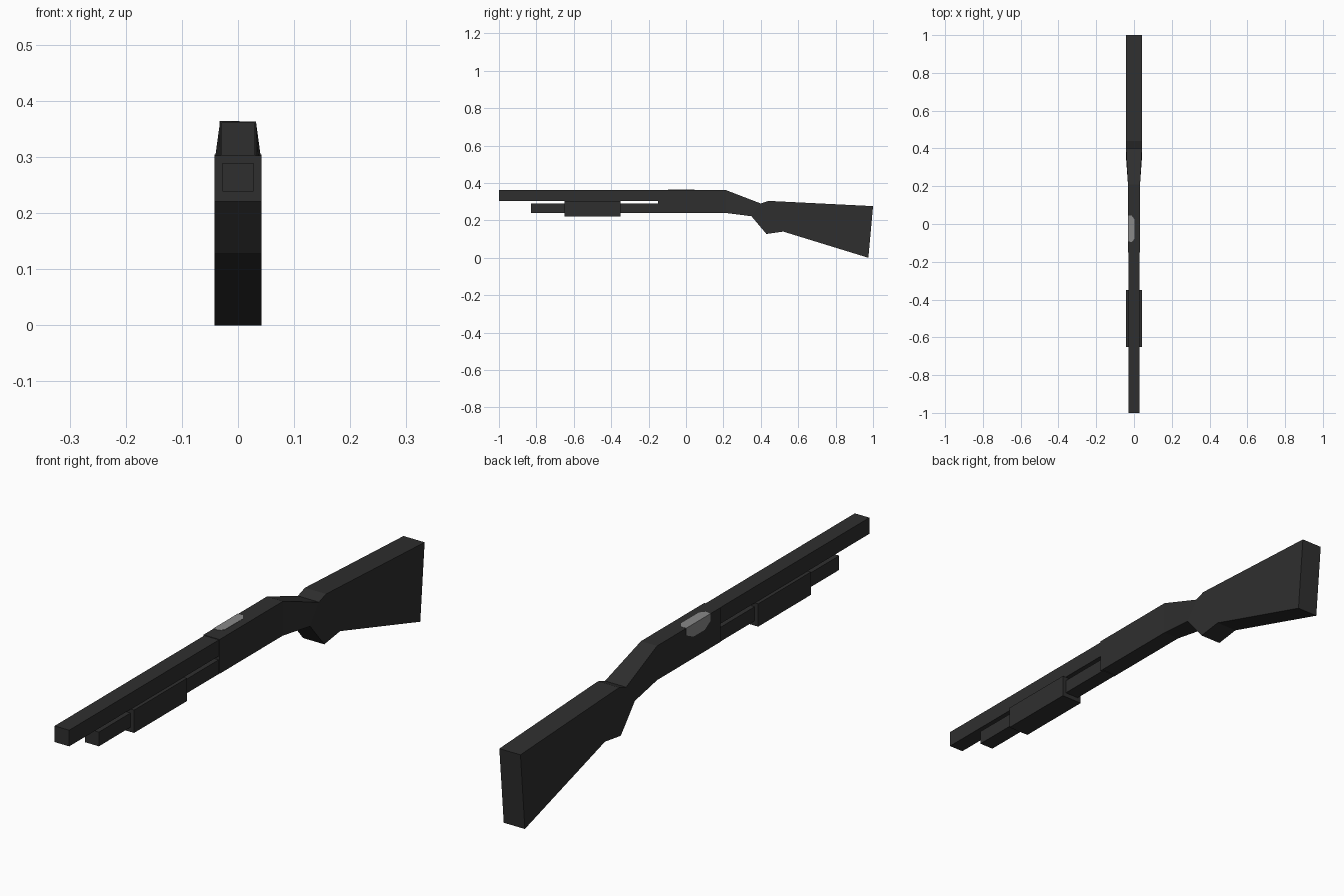
import bpy, bmesh

if "Cube" in bpy.data.objects:
    bpy.data.objects.remove(bpy.data.objects["Cube"])

def material(name, v):
    m = bpy.data.materials.new(name)
    m.diffuse_color = (v, v, v, 1)
    m.use_nodes = True
    m.node_tree.nodes["Principled BSDF"].inputs["Base Color"].default_value = m.diffuse_color
    return m

black = material("dark_gunmetal", 0.028)
steel = material("port_grey", 0.25)

def finish(name, bm, mat):
    bmesh.ops.recalc_face_normals(bm, faces=bm.faces)
    me = bpy.data.meshes.new(name)
    bm.to_mesh(me)
    bm.free()
    me.materials.append(mat)
    ob = bpy.data.objects.new(name, me)
    bpy.context.collection.objects.link(ob)
    return ob

def loft(name, stations):
    """Rectangular sections along y: (top_y, top_z, bottom_y, bottom_z, half_width)."""
    bm = bmesh.new()
    rings = [[bm.verts.new(p) for p in
              ((-w, ty, tz), (w, ty, tz), (w, by, bz), (-w, by, bz))]
             for ty, tz, by, bz, w in stations]
    for a, b in zip(rings, rings[1:]):
        for i in range(4):
            j = (i + 1) % 4
            bm.faces.new((a[i], a[j], b[j], b[i]))
    bm.faces.new(rings[0])
    bm.faces.new(rings[-1])
    return finish(name, bm, black)

def bar(name, y0, y1, z0, z1, w):
    return loft(name, [(y0, z1, y0, z0, w), (y1, z1, y1, z0, w)])

def plate(name, points, offset):
    """Thin plate from a flat outline."""
    bm = bmesh.new()
    f = bm.faces.new([bm.verts.new(p) for p in points])
    ext = bmesh.ops.extrude_face_region(bm, geom=[f])
    bmesh.ops.translate(bm, vec=offset,
                        verts=[v for v in ext["geom"] if isinstance(v, bmesh.types.BMVert)])
    return finish(name, bm, steel)

# Barrel, magazine tube and sliding grip
bar("barrel", -1.0, -0.14, 0.303, 0.361, 0.029)
bar("magazine_tube", -0.83, -0.14, 0.238, 0.289, 0.028)
bar("pump_grip", -0.65, -0.35, 0.221, 0.303, 0.042)

# Receiver flowing through the wrist into the stock
loft("receiver_and_stock", [
    (-0.15, 0.363, -0.15, 0.24, 0.032),
    (0.21, 0.363, 0.21, 0.24, 0.032),
    (0.40, 0.290, 0.35, 0.222, 0.042),
    (0.44, 0.304, 0.43, 0.127, 0.042),
    (0.52, 0.300, 0.52, 0.140, 0.042),
    (1.00, 0.276, 0.975, 0.0, 0.042)])

# Ejection port, wrapping from the top onto the left side
y0, y1, c = -0.10, 0.045, 0.022
plate("port_top", [(-0.0325, y0 + 0.008, 0.3625), (-0.012, y0 + 0.004, 0.3625), (0.003, y0 + c, 0.3625),
                   (0.003, y1 - c, 0.3625), (-0.012, y1, 0.3625), (-0.0325, y1, 0.3625)], (0, 0, 0.0015))
plate("port_side", [(-0.0315, y0 + 0.008, 0.364), (-0.0315, y0 + 0.008, 0.338), (-0.0315, y0 + 0.04, 0.318),
                    (-0.0315, y1 - 0.04, 0.318), (-0.0315, y1, 0.338), (-0.0315, y1, 0.364)], (-0.0015, 0, 0))
